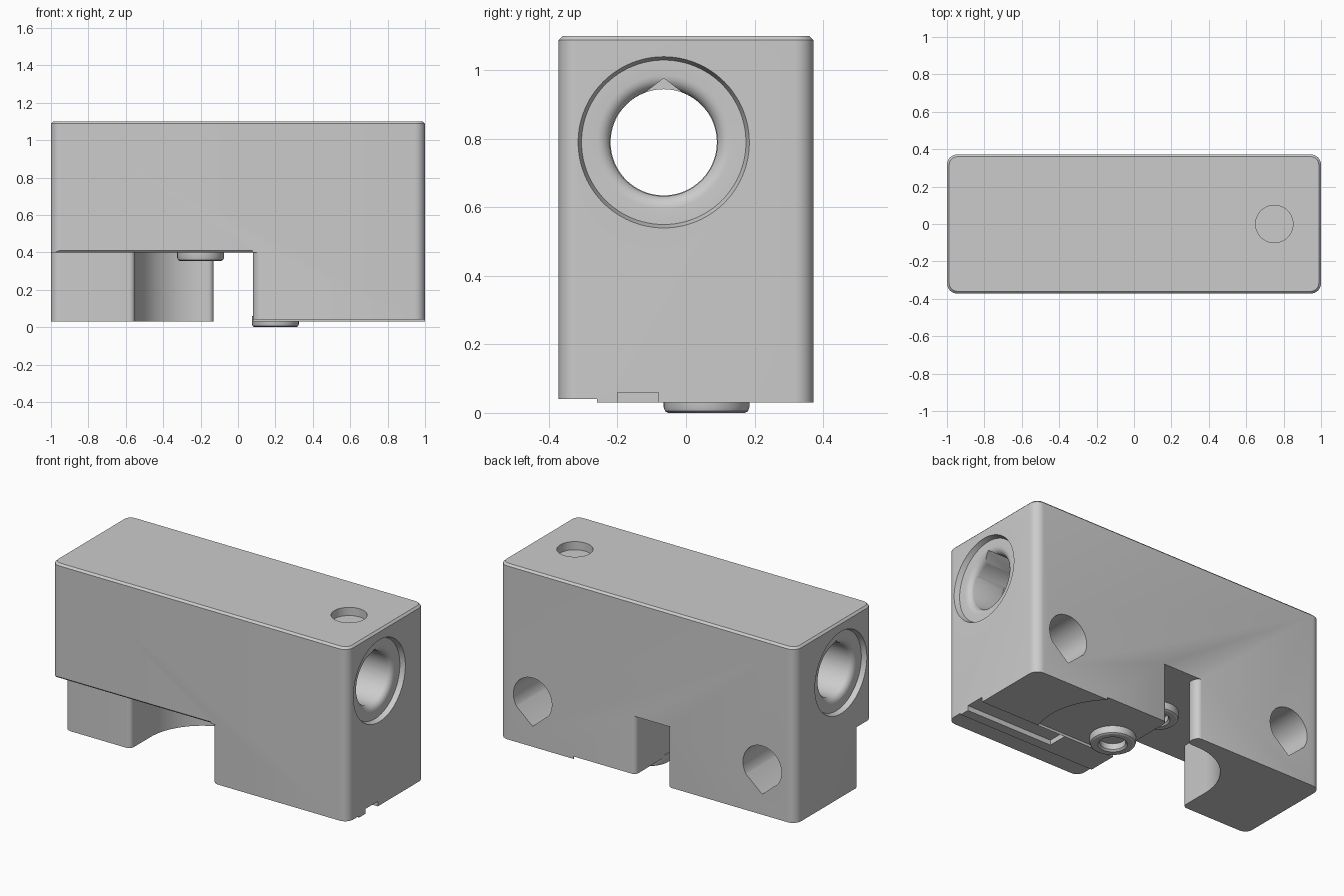
import bpy, bmesh
from math import sin, cos, pi, radians
from mathutils import Vector, Matrix

cube = bpy.data.objects.get("Cube")
if cube:
    bpy.data.objects.remove(cube)

grey = bpy.data.materials.new("plain grey")
grey.use_nodes = True
tone = (0.6, 0.6, 0.6, 1)
grey.diffuse_color = tone
grey.node_tree.nodes["Principled BSDF"].inputs["Base Color"].default_value = tone

AXES = {
    "z": Matrix.Identity(4),
    "x": Matrix(((0, 0, 1, 0), (1, 0, 0, 0), (0, 1, 0, 0), (0, 0, 0, 1))),
    "y": Matrix(((-1, 0, 0, 0), (0, 0, 1, 0), (0, 1, 0, 0), (0, 0, 0, 1))),
}
D = 0.372


def finish(name, bm, axis="z", at=(0, 0, 0)):
    bmesh.ops.transform(bm, matrix=Matrix.Translation(at) @ AXES[axis], verts=bm.verts)
    bmesh.ops.recalc_face_normals(bm, faces=bm.faces)
    mesh = bpy.data.meshes.new(name)
    bm.to_mesh(mesh)
    bm.free()
    mesh.materials.append(grey)
    ob = bpy.data.objects.new(name, mesh)
    bpy.context.collection.objects.link(ob)
    return ob


def prism(name, outline, lo, hi, axis="z", at=(0, 0, 0)):
    """Closed solid with a 2D outline, from lo to hi along an axis."""
    bm = bmesh.new()
    low, high = [[bm.verts.new((x, y, h)) for x, y in outline] for h in (lo, hi)]
    bm.faces.new(low[::-1])
    bm.faces.new(high)
    for i in range(len(low)):
        bm.faces.new((low[i - 1], low[i], high[i], high[i - 1]))
    return finish(name, bm, axis, at)


def lathe(name, profile, axis="z", at=(0, 0, 0), steps=64):
    """Spin a (radius, height) profile that begins and ends on the axis."""
    bm = bmesh.new()
    verts = [bm.verts.new((r, 0, h)) for r, h in profile]
    edges = [bm.edges.new(pair) for pair in zip(verts, verts[1:])]
    bmesh.ops.spin(bm, geom=verts + edges, axis=(0, 0, 1), cent=(0, 0, 0),
                   angle=2 * pi, steps=steps, use_merge=True)
    bmesh.ops.remove_doubles(bm, verts=bm.verts, dist=1e-5)
    return finish(name, bm, axis, at)


def arc(cx, cy, r, start, end, n=24):
    return [(cx + r * cos(radians(start + (end - start) * i / n)),
             cy + r * sin(radians(start + (end - start) * i / n))) for i in range(n + 1)]


def rounded(points, n=8):
    """Fillet each right-angled corner given as (x, y, radius)."""
    result = []
    for i, (x, y, r) in enumerate(points):
        p = Vector((x, y))
        if r == 0:
            result.append((x, y))
            continue
        a = (Vector(points[i - 1][:2]) - p).normalized() * r
        b = (Vector(points[(i + 1) % len(points)][:2]) - p).normalized() * r
        for k in range(n + 1):
            t = pi / 2 * k / n
            result.append(tuple(p + a * (1 - sin(t)) + b * (1 - cos(t))))
    return result


def rect(x0, x1, y0, y1, r=0):
    return rounded([(x0, y0, r), (x1, y0, r), (x1, y1, r), (x0, y1, r)])


def teardrop(r, tip, sign=1):
    return [(x, sign * y) for x, y in arc(0, 0, r, 146, 394, 48)] + [(0, sign * tip)]


def combine(target, tool, operation="DIFFERENCE"):
    """Boolean the tool into the target, with a second solver if the first collapses."""
    mod = target.modifiers.new("combine", "BOOLEAN")
    mod.object, mod.operation = tool, operation
    for solver in ("EXACT", "FLOAT"):
        mod.solver = solver
        bpy.context.view_layer.update()
        graph = bpy.context.evaluated_depsgraph_get()
        mesh = bpy.data.meshes.new_from_object(target.evaluated_get(graph))
        if len(mesh.polygons) > len(target.data.polygons) / 2:
            target.data = mesh
            break
    target.modifiers.remove(mod)
    bpy.data.objects.remove(tool)


# Rounded block with a fine chamfer round the top
body = prism("hinge_block", rect(-1, 1, -D, D, 0.055), 0.03, 1.1)
bm = bmesh.new()
bm.from_mesh(body.data)
rim = [e for e in bm.edges if all(v.co.z > 1.09 for v in e.verts)]
bmesh.ops.bevel(bm, geom=rim, offset=0.012, segments=1, affect="EDGES", profile=0.5)
bm.to_mesh(body.data)
bm.free()

# Gap between the two legs, with the swing arc cut out of the left-hand one
edge, out = D + 0.001, D + 0.1
gap = rounded([(-1.1, -out, 0), (0.14, -out, 0), (0.14, -edge, 0),
               (0.08, -edge, 0.05), (0.08, edge, 0.03), (0.12, edge, 0), (0.12, out, 0),
               (-0.23, out, 0), (-0.23, edge, 0), (-0.13, edge, 0.04),
               (-0.13, 0.29, 0.03), (-0.2, 0.29, 0)])
gap += arc(-0.2, -0.06, 0.35, 90, 180)[1:]
gap += rounded([(-0.55, -0.06, 0), (-0.55, -0.25, 0.03), (-1.001, -0.25, 0.05),
                (-1.001, -0.1, 0), (-1.1, -0.1, 0)])[1:]
combine(body, prism("gap_cutter", gap, -0.1, 0.4))

# Chamfer along the lower front edge of the overhang
combine(body, prism("overhang_chamfer", [(-D - 0.01, 0.385), (-D + 0.025, 0.385),
                                         (-D - 0.01, 0.42)], -1.1, 0.078, "x"))

# Shallow relief under the right-hand leg: swing floor, front strip and slot
floor = [(0, out), (0, -0.08)] + arc(0.2, 0.06, 0.43, -19, 46) + [(0.5, out)]
combine(body, prism("swing_floor_cutter", floor, 0, 0.045))
combine(body, prism("front_strip_cutter", rect(0, 1.1, -0.5, -0.26), 0, 0.04))
combine(body, prism("slot_cutter", rect(0.42, 1.1, -0.2, -0.08), 0, 0.06))

# Main bore: shallow counterbore, rounded mouth and teardrop lead-in at both ends
bore = [(0, -1.1), (0.25, -1.1), (0.25, -1), (0.24, -0.97)]
bore += [(0.195 - 0.04 * sin(t * pi / 12), -0.93 - 0.04 * cos(t * pi / 12)) for t in range(7)]
bore += [(r, -h) for r, h in reversed(bore)]
combine(body, lathe("bore_cutter", bore, "x", (0, -0.065, 0.79), 96))
for x0, x1 in ((-0.975, -0.75), (0.75, 0.975)):
    combine(body, prism("lead_in_cutter", teardrop(0.157, 0.187), x0, x1, "x",
                        (0, -0.065, 0.79)))

# Magnet pocket on top and two teardrop pockets in the back
combine(body, prism("top_pocket_cutter", arc(0.75, 0, 0.1, 0, 352.5, 47), 1.05, 1.2))
for x in (-0.775, 0.775):
    combine(body, prism("back_pocket_cutter", teardrop(0.13, 0.165, -1), 0, 0.5, "y",
                        (x, 0, 0.32)))

# Two hollow pivot bosses with softened ends
for name, x, y, tip, root in (("lower_pivot_boss", 0.2, 0.06, 0, 0.06),
                              ("upper_pivot_boss", -0.2, -0.06, 0.355, 0.42)):
    ring = [(0, tip + 0.045), (0.07, tip + 0.045), (0.07, tip + 0.01), (0.08, tip),
            (0.112, tip), (0.121, tip + 0.005), (0.125, tip + 0.016), (0.125, root), (0, root)]
    combine(body, lathe(name, ring, "z", (x, y, 0)), "UNION")

# Smooth curved walls, crisp edges
bpy.ops.object.select_all(action="DESELECT")
body.select_set(True)
bpy.context.view_layer.objects.active = body
bpy.ops.object.shade_smooth_by_angle(angle=radians(28))
